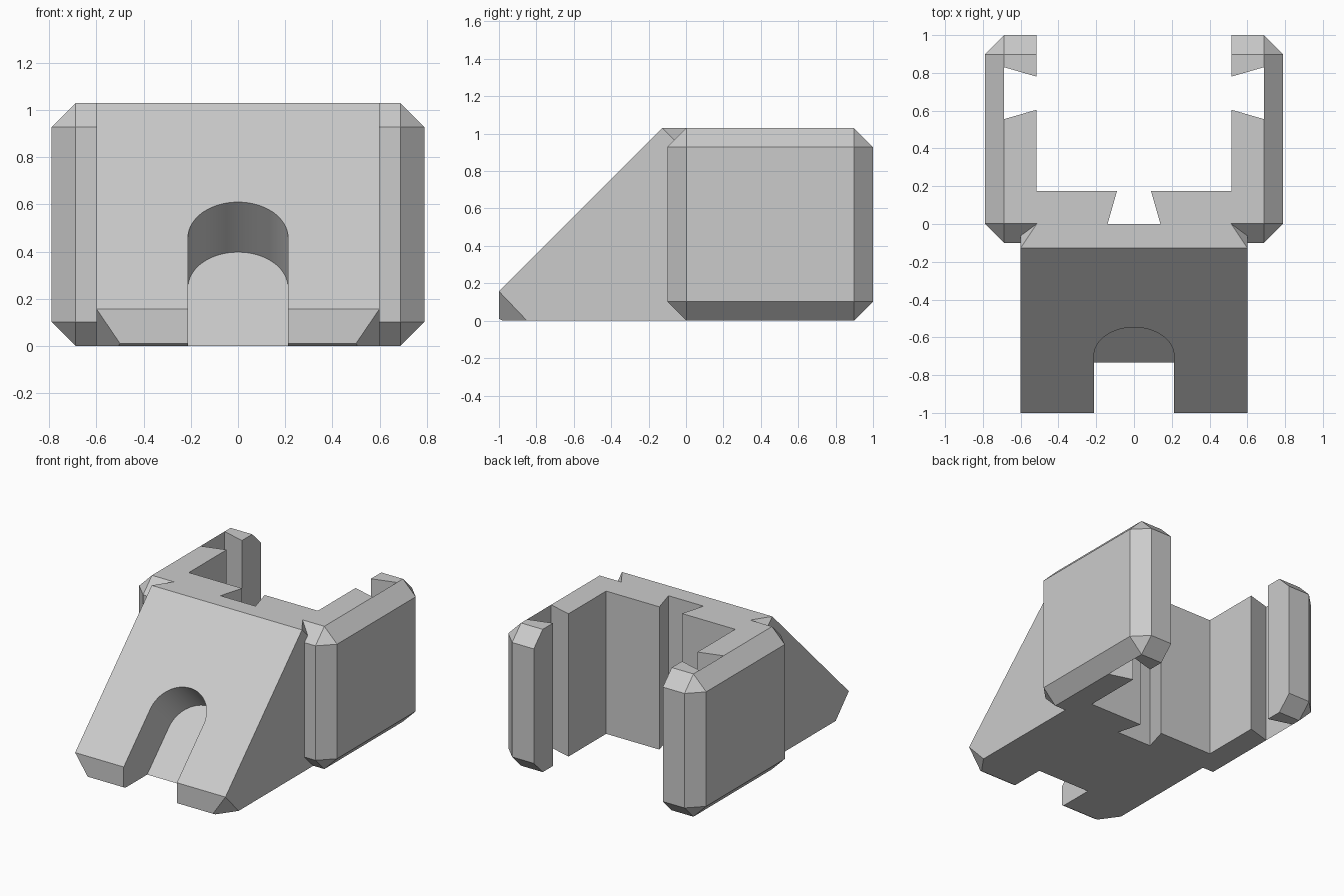
import bpy, bmesh, math
from mathutils import Matrix, Vector

old = bpy.data.objects.get("Cube")
if old:
    bpy.data.objects.remove(old, do_unlink=True)

grey = bpy.data.materials.new("plain grey")
grey.use_nodes = True
colour = (0.6, 0.6, 0.6, 1)
grey.diffuse_color = colour
grey.node_tree.nodes["Principled BSDF"].inputs["Base Color"].default_value = colour

HEIGHT = 1.03
SLOPE = 1.157            # ramp surface: z = y + SLOPE
RAMP_HALF = 0.6


def add_object(name, bm):
    bmesh.ops.recalc_face_normals(bm, faces=bm.faces)
    mesh = bpy.data.meshes.new(name)
    bm.to_mesh(mesh)
    bm.free()
    mesh.materials.append(grey)
    obj = bpy.data.objects.new(name, mesh)
    bpy.context.collection.objects.link(obj)
    return obj


def prism(points, depth, matrix):
    """Extrude a flat outline along its local z, then place it."""
    bm = bmesh.new()
    face = bm.faces.new([bm.verts.new((x, y, 0)) for x, y in points])
    ext = bmesh.ops.extrude_face_region(bm, geom=[face])["geom"]
    top = [v for v in ext if isinstance(v, bmesh.types.BMVert)]
    bmesh.ops.translate(bm, verts=top, vec=(0, 0, depth))
    bm.transform(matrix)
    return bm


def side_frame(half_width):
    """Outline axes become y and z; depth runs along +x."""
    return Matrix(((0, 0, 1, -half_width), (1, 0, 0, 0), (0, 1, 0, 0), (0, 0, 0, 1)))


def cut_corner(bm, a, b, c, side):
    """Slice off a corner lying beyond the plane through three points."""
    a, b, c = (Vector((p[0] * side, p[1], p[2])) for p in (a, b, c))
    normal = (b - a).cross(c - a).normalized()
    if normal.dot(Vector((0, -0.4, 0.5)) - a) > 0:
        normal.negate()
    bmesh.ops.bisect_plane(bm, geom=bm.verts[:] + bm.edges[:] + bm.faces[:],
                           plane_co=a, plane_no=normal, dist=1e-5, clear_outer=True)
    bmesh.ops.holes_fill(bm, edges=[e for e in bm.edges if e.is_boundary])


def combine(target, tool, operation):
    mod = target.modifiers.new(operation.lower(), "BOOLEAN")
    mod.operation = operation
    mod.solver = "EXACT"
    mod.object = tool
    tool.hide_render = True
    bpy.context.view_layer.update()
    result = target.evaluated_get(bpy.context.evaluated_depsgraph_get())
    mesh = bpy.data.meshes.new_from_object(result)
    target.modifiers.clear()
    target.data = mesh
    bpy.data.objects.remove(tool, do_unlink=True)


# Chamfered main block
bm = bmesh.new()
bmesh.ops.create_cube(bm, size=1)
bm.transform(Matrix.Translation((0, 0.45, HEIGHT / 2)) @ Matrix.Diagonal((1.58, 1.1, HEIGHT, 1)))
bmesh.ops.bevel(bm, geom=bm.edges[:], offset=0.102, segments=1, affect="EDGES")
clip = add_object("clip_body", bm)

# Sloping front ramp with clipped toe and shoulder corners
profile = [(-1, 0.157), (-1, 0.01), (-0.98, 0), (0.05, 0),
           (0.05, HEIGHT), (HEIGHT - SLOPE, HEIGHT)]
bm = prism(profile, 2 * RAMP_HALF, side_frame(RAMP_HALF))
for side in (1, -1):
    cut_corner(bm, (0.6, -1, 0.157), (0.6, -0.85, 0), (0.5, -1, 0.01), side)
    cut_corner(bm, (0.6, -0.127, HEIGHT), (0.515, 0, HEIGHT), (0.6, 0, 0.903), side)
combine(clip, add_object("ramp", bm), "UNION")

# Open back channel with dovetail grooves
half = [(0.14, 0), (0.09, 0.175), (0.515, 0.175), (0.515, 0.605),
        (0.688, 0.555), (0.688, 0.83), (0.515, 0.78), (0.515, 1.2)]
outline = half + [(-x, y) for x, y in reversed(half)]
bm = prism(outline, 1.4, Matrix.Translation((0, 0, -0.2)))
combine(clip, add_object("channel_cutter", bm), "DIFFERENCE")

# Hollow beneath the ramp
under = SLOPE - 0.24
pocket = [(-under - 0.1, -0.1), (-0.06, under - 0.06), (-0.06, -0.1)]
bm = prism(pocket, 0.74, side_frame(0.37))
combine(clip, add_object("pocket_cutter", bm), "DIFFERENCE")

# Round-ended slot, square to the ramp
radius, steps = 0.212, 32
arch = [(radius * math.cos(math.pi * i / steps), radius * math.sin(math.pi * i / steps))
        for i in range(steps + 1)]
arch += [(-radius, -0.9), (radius, -0.9)]
place = (Matrix.Translation((0, 0.46 - SLOPE, 0.46)) @ Matrix.Rotation(math.pi / 4, 4, "X")
         @ Matrix.Translation((0, 0, -0.3)))
bm = prism(arch, 0.6, place)
combine(clip, add_object("slot_cutter", bm), "DIFFERENCE")

# Smooth only the round slot end
bpy.ops.object.select_all(action="DESELECT")
clip.select_set(True)
bpy.context.view_layer.objects.active = clip
bpy.ops.object.shade_smooth_by_angle(angle=math.radians(20))
